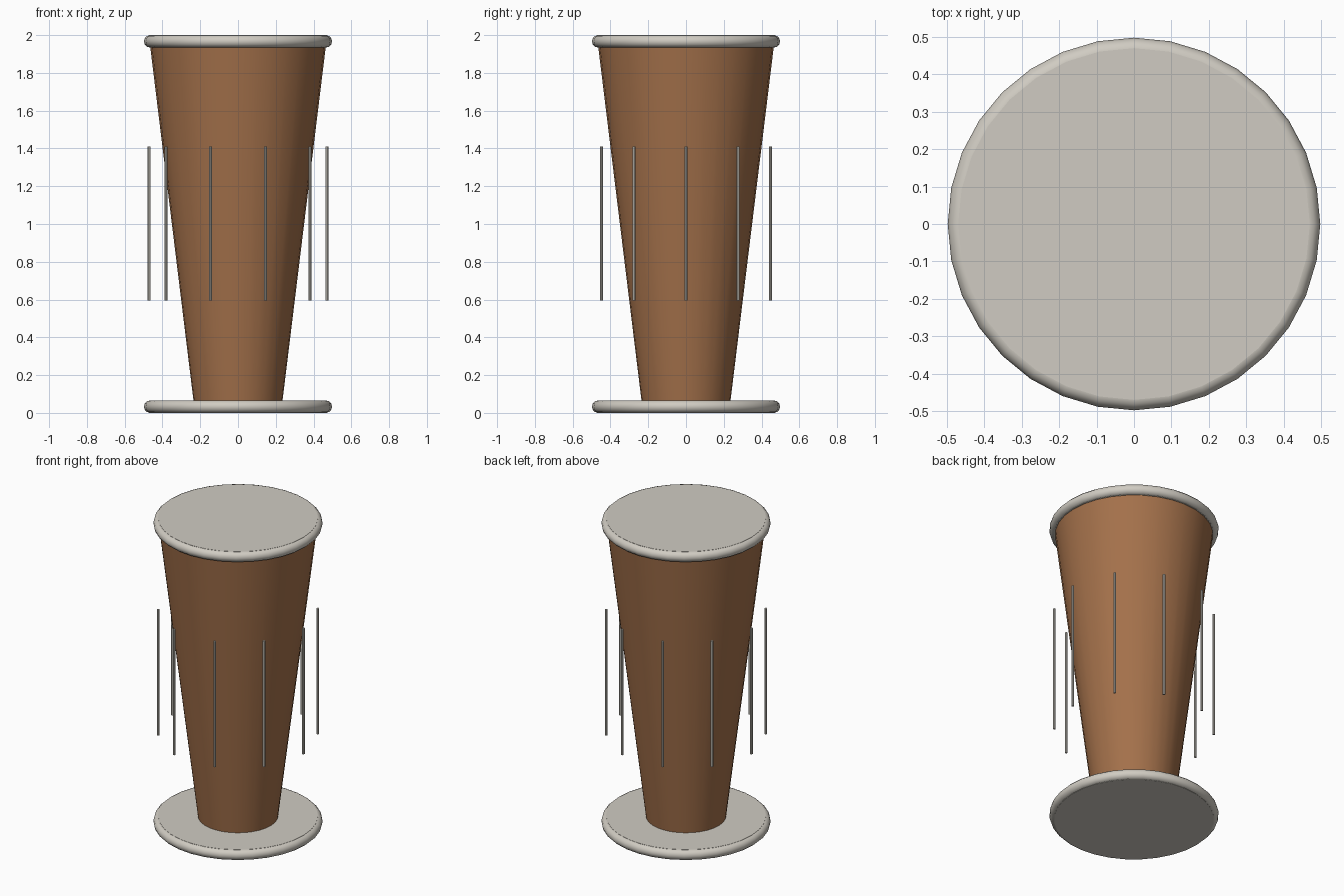
import bpy, math

if "Cube" in bpy.data.objects:
    bpy.data.objects.remove(bpy.data.objects["Cube"])


def material(name, color):
    m = bpy.data.materials.new(name)
    m.diffuse_color = (*color, 1)
    m.use_nodes = True
    m.node_tree.nodes["Principled BSDF"].inputs["Base Color"].default_value = m.diffuse_color
    return m


wood = material("brown wood", (0.37, 0.165, 0.07))
grey = material("warm light grey", (0.63, 0.60, 0.54))


def finish(name, mat):
    ob = bpy.context.object
    ob.name = name
    ob.data.materials.append(mat)
    bpy.ops.object.shade_smooth_by_angle(angle=math.radians(35))
    return ob


def cylinder(name, mat, r, z0, z1, x=0, y=0, sides=32):
    bpy.ops.mesh.primitive_cylinder_add(
        vertices=sides, radius=r, depth=z1 - z0, location=(x, y, (z0 + z1) / 2))
    return finish(name, mat)


# Tapered body
bpy.ops.mesh.primitive_cone_add(
    vertices=32, radius1=0.232, radius2=0.468, depth=1.93, location=(0, 0, 1.0))
finish("tapered_body", wood)

# End plates with rounded rims
for name, z0 in (("base", 0.0), ("top", 1.934)):
    cylinder(name + "_plate", grey, 0.47, z0, z0 + 0.066)
    bpy.ops.mesh.primitive_torus_add(
        major_radius=0.465, minor_radius=0.033, major_segments=32,
        minor_segments=12, location=(0, 0, z0 + 0.033))
    finish(name + "_rim", grey)

# Ring of thin upright rods
for i in range(10):
    a = math.tau * i / 10
    cylinder("tension_rod_%d" % (i + 1), grey, 0.008, 0.595, 1.41,
             0.47 * math.cos(a), 0.47 * math.sin(a), sides=8)
